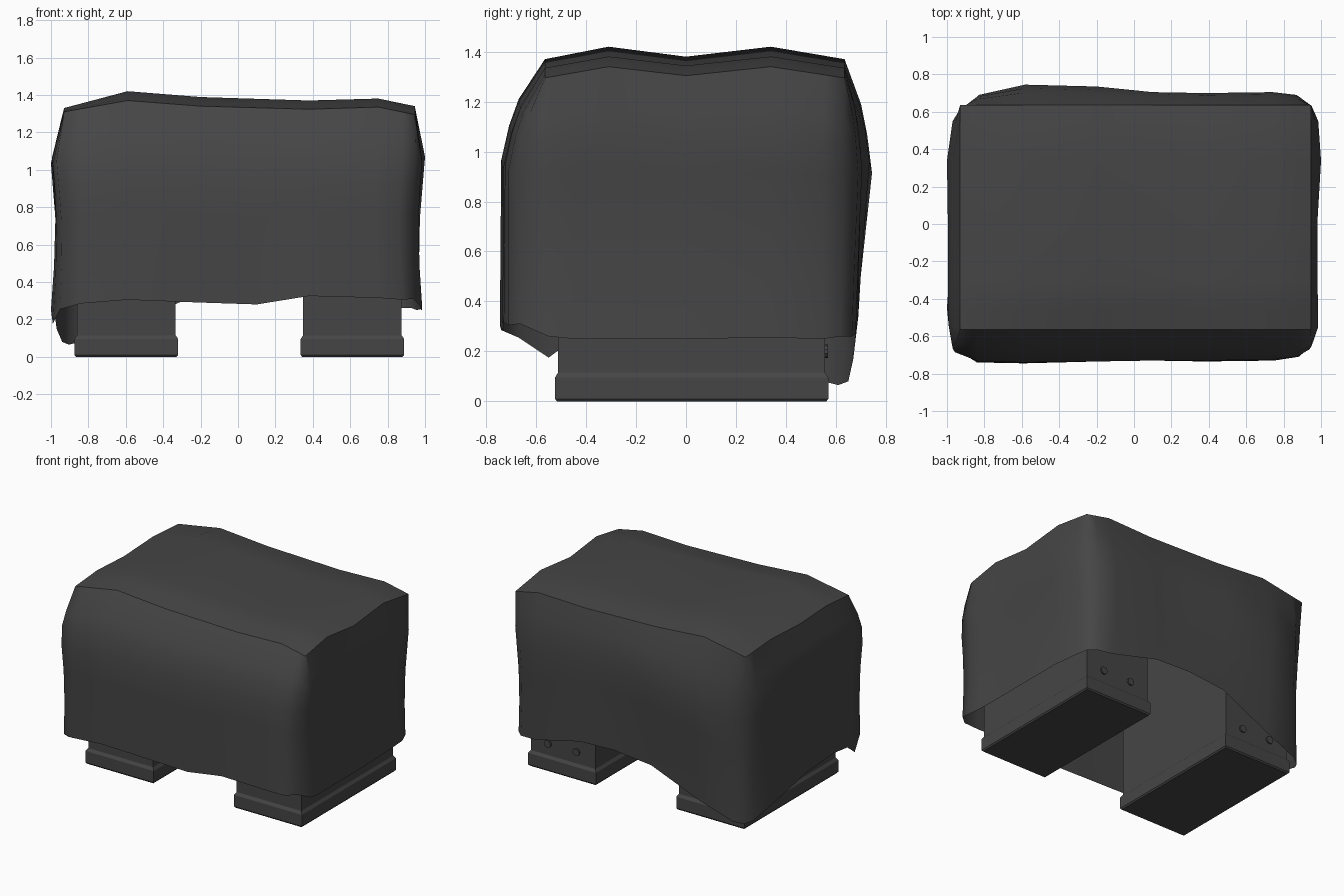
import bpy, bmesh, math
from mathutils import Vector, Matrix

cube = bpy.data.objects.get("Cube")
if cube:
    bpy.data.objects.remove(cube)


def material(name, value):
    mat = bpy.data.materials.new(name)
    mat.use_nodes = True
    color = (value, value, value, 1)
    mat.diffuse_color = color
    node = mat.node_tree.nodes["Principled BSDF"]
    node.inputs["Base Color"].default_value = color
    node.inputs["Roughness"].default_value = 0.9
    return mat


charcoal = material("charcoal grey", 0.06)


def finish(name, bm):
    bmesh.ops.recalc_face_normals(bm, faces=bm.faces)
    mesh = bpy.data.meshes.new(name)
    bm.to_mesh(mesh)
    bm.free()
    mesh.materials.append(charcoal)
    obj = bpy.data.objects.new(name, mesh)
    bpy.context.collection.objects.link(obj)
    return obj


def interpolate(keys, values, at):
    for i in range(len(keys) - 1):
        if at <= keys[i + 1]:
            f = (at - keys[i]) / (keys[i + 1] - keys[i])
            return values[i] + (values[i + 1] - values[i]) * f
    return values[-1]


# Draped cover: top grid stations and sagging top heights
xs = [-.93, -.84, -.59, -.2, .1, .38, .75, .88, .945]
ys = [-.565, -.55, -.45, -.31, 0, .34, .55, .635]
ridge_x = [-.93, -.59, -.2, .5, .75, .945]
height_x = [1.31, 1.37, 1.34, 1.32, 1.335, 1.295]
ridge_y = [-.565, -.31, 0, .34, .635]
height_y = [0, .05, .01, .05, 0]


def top_point(x, y):
    fade = interpolate([-.93, -.59, .945], [.4, 1, .9], x)
    z = interpolate(ridge_x, height_x, x) + fade * interpolate(ridge_y, height_y, y)
    return Vector((x, y, z))


# Each wall station: bulge position, hem position, hem height
front = [(-.735, -.74, .285), (-.74, -.745, .305), (-.735, -.735, .29), (-.73, -.73, .28),
         (-.73, -.735, .325), (-.725, -.73, .315), (-.71, -.71, .305)]
back = [(.69, .65, .08), (.745, .67, .17), (.735, .69, .34), (.705, .69, .37),
        (.70, .69, .36), (.705, .68, .27), (.69, .665, .26)]
left = [(.985, .985, .26), (.985, .985, .25), (.98, .98, .25), (.98, .98, .25),
        (1, .975, .255), (.985, .955, .25)]
right = [(-.99, -.99, .175), (-.995, -1, .25), (-.995, -.99, .26), (-.995, -.98, .23),
         (-1, -.97, .15), (-.97, -.94, .08)]


def corner(x, y, hem_x, hem_y, hem_z, top_x, top_y):
    return (top_point(top_x, top_y), (x, y), Vector((hem_x, hem_y, hem_z)))


def along_x(stations, y):
    return [(top_point(x, y), (x, b), Vector((x, h, z)))
            for x, (b, h, z) in zip(xs[1:-1], stations)]


def along_y(stations, x):
    return [(top_point(x, y), (b, y), Vector((h, y, z)))
            for y, (b, h, z) in zip(ys[1:-1], stations)]


columns = [corner(-.97, -.685, -.95, -.67, .255, xs[0], ys[0])]
columns += along_x(front, ys[0])
columns.append(corner(.95, -.67, .935, -.665, .31, xs[-1], ys[0]))
columns += along_y(left, xs[-1])
columns.append(corner(.95, .63, .93, .62, .26, xs[-1], ys[-1]))
columns += along_x(back, ys[-1])[::-1]
columns.append(corner(-.92, .615, -.905, .61, .065, xs[0], ys[-1]))
columns += along_y(right, xs[0])[::-1]

# Rows down the wall: drop, bulge in x, bulge in y, blend to the hem, waist pinch
rows = [(.15, .6, .6, 0, 0), (.25, 1, .82, 0, 0), (.38, 1, 1, 0, .012),
        (.55, 1, 1, .3, .02), (.78, 1, 1, .7, .015), (1, 1, 1, 1, 0)]

bm = bmesh.new()
grid = {(x, y): bm.verts.new(top_point(x, y)) for x in xs for y in ys}
for xa, xb in zip(xs, xs[1:]):
    for ya, yb in zip(ys, ys[1:]):
        bm.faces.new([grid[xa, ya], grid[xb, ya], grid[xb, yb], grid[xa, yb]])
rings = [[grid[min(xs, key=lambda x: abs(x - c[0].x)), min(ys, key=lambda y: abs(y - c[0].y))]
          for c in columns]]
for drop, bulge_x, bulge_y, blend, pinch in rows:
    ring = []
    for top, mid, hem in columns:
        p = Vector((top.x + (mid[0] - top.x) * bulge_x, top.y + (mid[1] - top.y) * bulge_y, 0))
        p = p.lerp(hem, blend)
        p.z = top.z + (hem.z - top.z) * drop
        p.x *= 1 - pinch
        ring.append(bm.verts.new(p))
    rings.append(ring)
count = len(columns)
for upper, lower in zip(rings, rings[1:]):
    for i in range(count):
        j = (i + 1) % count
        bm.faces.new([upper[i], lower[i], lower[j], upper[j]])
for face in bm.faces:
    face.smooth = True
for i in range(count):
    bm.edges.get((rings[0][i], rings[0][(i + 1) % count])).smooth = False
finish("draped_cover", bm)


# Feet: a stepped block with a chamfered plinth, rising inside the cover
def foot(name, x0, x1):
    y0, y1 = -.525, .57
    bm = bmesh.new()
    previous = None
    for z, inset in [(0, .008), (.01, 0), (.095, 0), (.115, .013), (1.1, .013)]:
        ring = [bm.verts.new((x, y, z)) for x, y in
                [(x0 + inset, y0 + inset), (x1 - inset, y0 + inset),
                 (x1 - inset, y1 - inset), (x0 + inset, y1 - inset)]]
        if previous:
            for i in range(4):
                j = (i + 1) % 4
                bm.faces.new([previous[i], previous[j], ring[j], ring[i]])
        else:
            bm.faces.new(ring)
        previous = ring
    bm.faces.new(previous)
    finish(name, bm)
    # Bolt heads on the rear face
    for k, f in enumerate((.28, .7)):
        bolt = bmesh.new()
        place = Matrix.Translation((x1 - f * (x1 - x0), y1 - .012, .2))
        bmesh.ops.create_cone(bolt, cap_ends=True, segments=10, radius1=.027, radius2=.027,
                              depth=.02, matrix=place @ Matrix.Rotation(math.pi / 2, 4, 'X'))
        finish(f"{name}_bolt_{k + 1}", bolt)


foot("right_foot", -.875, -.32)
foot("left_foot", .335, .888)
